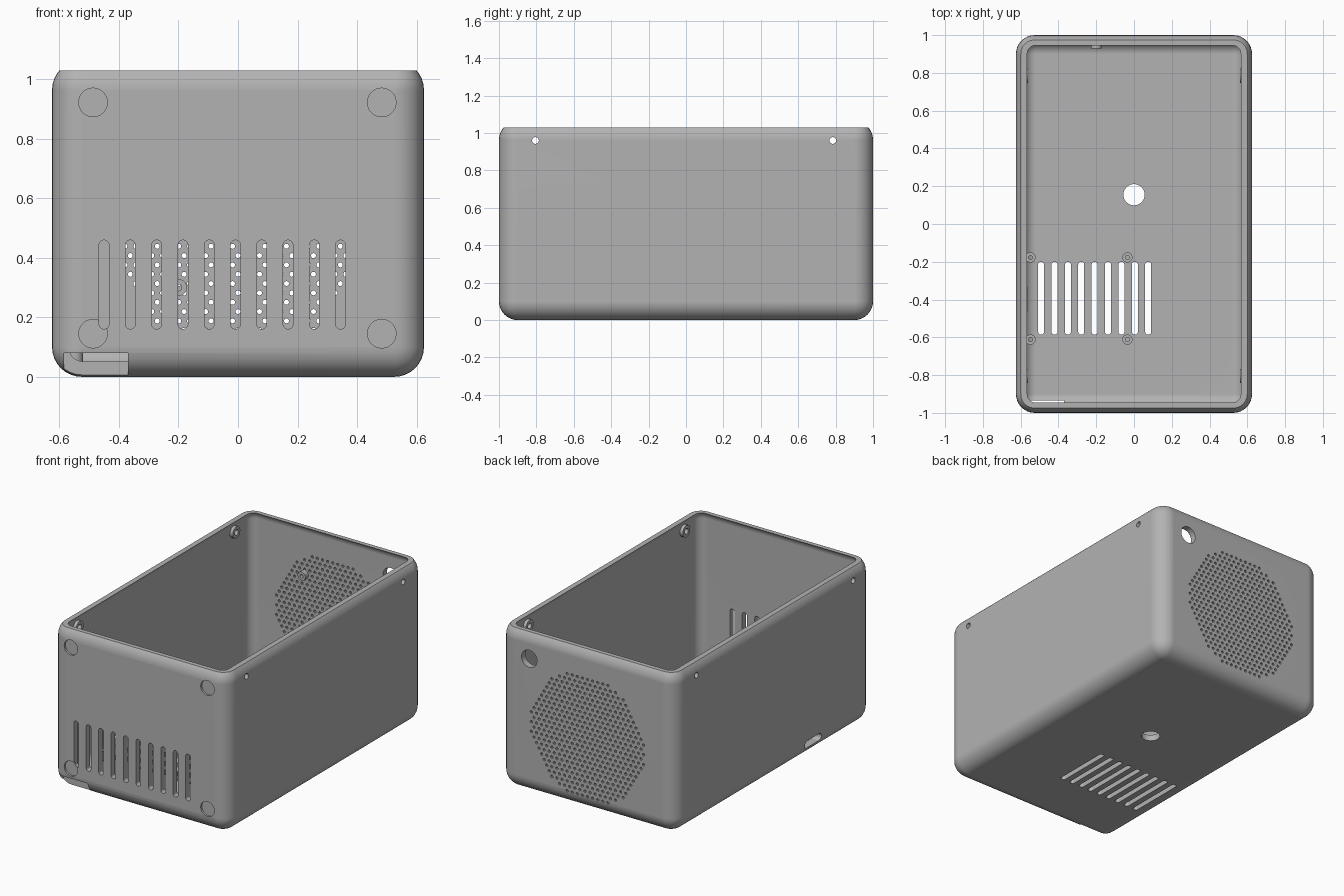
import bpy, bmesh, math
from mathutils import Vector

if "Cube" in bpy.data.objects:
    bpy.data.objects.remove(bpy.data.objects["Cube"], do_unlink=True)

grey = bpy.data.materials.new("plain grey plastic")
grey.use_nodes = True
grey.diffuse_color = (0.45, 0.45, 0.45, 1)
grey.node_tree.nodes["Principled BSDF"].inputs["Base Color"].default_value = grey.diffuse_color


def make_object(name, bm):
    bmesh.ops.recalc_face_normals(bm, faces=bm.faces[:])
    mesh = bpy.data.meshes.new(name)
    bm.to_mesh(mesh)
    bm.free()
    mesh.materials.append(grey)
    obj = bpy.data.objects.new(name, mesh)
    bpy.context.collection.objects.link(obj)
    return obj


def activate(obj):
    bpy.ops.object.select_all(action="DESELECT")
    obj.select_set(True)
    bpy.context.view_layer.objects.active = obj


def rounded_box(name, low, high, radius=0, segments=8):
    low, high = Vector(low), Vector(high)
    bm = bmesh.new()
    bmesh.ops.create_cube(bm, size=1)
    for v in bm.verts:
        v.co = (low + high) / 2 + v.co * (high - low)
    if radius:
        bmesh.ops.bevel(bm, geom=bm.edges[:], offset=radius, segments=segments,
                        profile=0.5, affect="EDGES", clamp_overlap=True)
    return make_object(name, bm)


def place(axis, u, v, depth):
    return {"x": (depth, u, v), "y": (u, depth, v), "z": (u, v, depth)}[axis]


def add_slot(bm, axis, u, v, radius, start, end, half_u=0, half_v=0, sides=24):
    """Extruded round hole, stretched into a slot by half_u or half_v."""
    rings = ([], [])
    for i in range(sides):
        a = math.tau * (i + 0.5) / sides
        pu = u + radius * math.cos(a) + math.copysign(half_u, math.cos(a))
        pv = v + radius * math.sin(a) + math.copysign(half_v, math.sin(a))
        for ring, depth in zip(rings, (start, end)):
            ring.append(bm.verts.new(place(axis, pu, pv, depth)))
    for ring in rings:
        bm.faces.new(ring)
    for i in range(sides):
        j = (i + 1) % sides
        bm.faces.new((rings[0][i], rings[0][j], rings[1][j], rings[1][i]))


def tube(name, axis, u, v, outer, inner, start, end, sides=24):
    bm = bmesh.new()
    rings = []
    for radius, depth in ((outer, start), (outer, end), (inner, end), (inner, start)):
        rings.append([bm.verts.new(place(axis, u + radius * math.cos(math.tau * (i + 0.5) / sides),
                                         v + radius * math.sin(math.tau * (i + 0.5) / sides), depth))
                      for i in range(sides)])
    for k in range(4):
        a, b = rings[k], rings[(k + 1) % 4]
        for i in range(sides):
            j = (i + 1) % sides
            bm.faces.new((a[i], a[j], b[j], b[i]))
    return finish(make_object(name, bm))


def finish(obj):
    activate(obj)
    bpy.ops.object.shade_smooth_by_angle(angle=math.radians(30))
    return obj


def cut(target, cutter):
    cutter.hide_render = True
    mod = target.modifiers.new("cut", "BOOLEAN")
    mod.operation = "DIFFERENCE"
    mod.solver = "EXACT"
    mod.object = cutter
    activate(target)
    bpy.ops.object.modifier_apply(modifier=mod.name)
    bpy.data.objects.remove(cutter, do_unlink=True)


# Hollow case, open at the top
case = rounded_box("case", (-0.625, -1, 0), (0.625, 1, 1.064), 0.1)
cut(case, rounded_box("cavity", (-0.58, -0.96, 0.04), (0.58, 0.96, 1.0515), 0.06))
cut(case, rounded_box("opening", (-1, -2, 1.03), (1, 2, 1.5)))

# Front vents
bm = bmesh.new()
for i in range(10):
    add_slot(bm, "y", -0.45 + 0.0883 * i, 0.31, 0.0165, -1.1, -0.9, half_v=0.133)
cut(case, make_object("front_vents", bm))

# Shallow round foot recesses on the front
bm = bmesh.new()
for x in (-0.487, 0.483):
    for z in (0.145, 0.922):
        add_slot(bm, "y", x, z, 0.048, -1.1, -0.987, sides=40)
cut(case, make_object("foot_recesses", bm))

# Bottom vents and cable hole
bm = bmesh.new()
for i in range(9):
    add_slot(bm, "z", -0.492 + 0.0709 * i, -0.393, 0.016, -0.1, 0.08, half_v=0.177)
add_slot(bm, "z", 0, 0.155, 0.056, -0.1, 0.08, sides=40)
cut(case, make_object("bottom_openings", bm))

# Screw holes through both sides, and the side port
bm = bmesh.new()
for y in (-0.805, 0.785):
    add_slot(bm, "x", y, 0.96, 0.018, -0.8, 0.8)
add_slot(bm, "x", -0.4, 0.085, 0.025, -0.8, -0.54, half_u=0.06)
cut(case, make_object("side_holes", bm))

# Card pocket in the lower front corner
cut(case, rounded_box("card_pocket", (-0.585, -1.1, -0.02), (-0.37, -0.935, 0.08)))

# Round speaker grille in staggered rows, and a button hole, in the back
bm = bmesh.new()
pitch, reach = 0.0362, 0.405
row_step = pitch * math.sqrt(3) / 2
for row in range(-13, 14):
    for col in range(-13, 14):
        x, z = (col + 0.5 * (row % 2)) * pitch, row * row_step
        if math.hypot(x, z) <= reach:
            add_slot(bm, "y", x, z + 0.47, 0.0085, 0.9, 1.1, sides=10)
add_slot(bm, "y", 0.413, 0.87, 0.055, 0.9, 1.1, sides=40)
cut(case, make_object("back_holes", bm))

finish(case)
weighted = case.modifiers.new("even shading", "WEIGHTED_NORMAL")
weighted.keep_sharp = True

# Screw bosses inside the side walls
for side, label in ((-1, "right"), (1, "left")):
    for y, end in ((-0.805, "front"), (0.785, "back")):
        tube(f"{label}_{end}_screw_boss", "x", y, 0.96, 0.038, 0.018, side * 0.585, side * 0.56)

# Circuit board standoffs on the floor
for x in (-0.548, -0.035):
    for y in (-0.177, -0.612):
        tube("board_standoff", "z", x, y, 0.027, 0.011, 0.035, 0.1)

# Speaker mounts on the back wall
for z in (0.3, 0.72):
    tube("speaker_mount", "y", -0.2, z, 0.028, 0.011, 0.965, 0.93)
